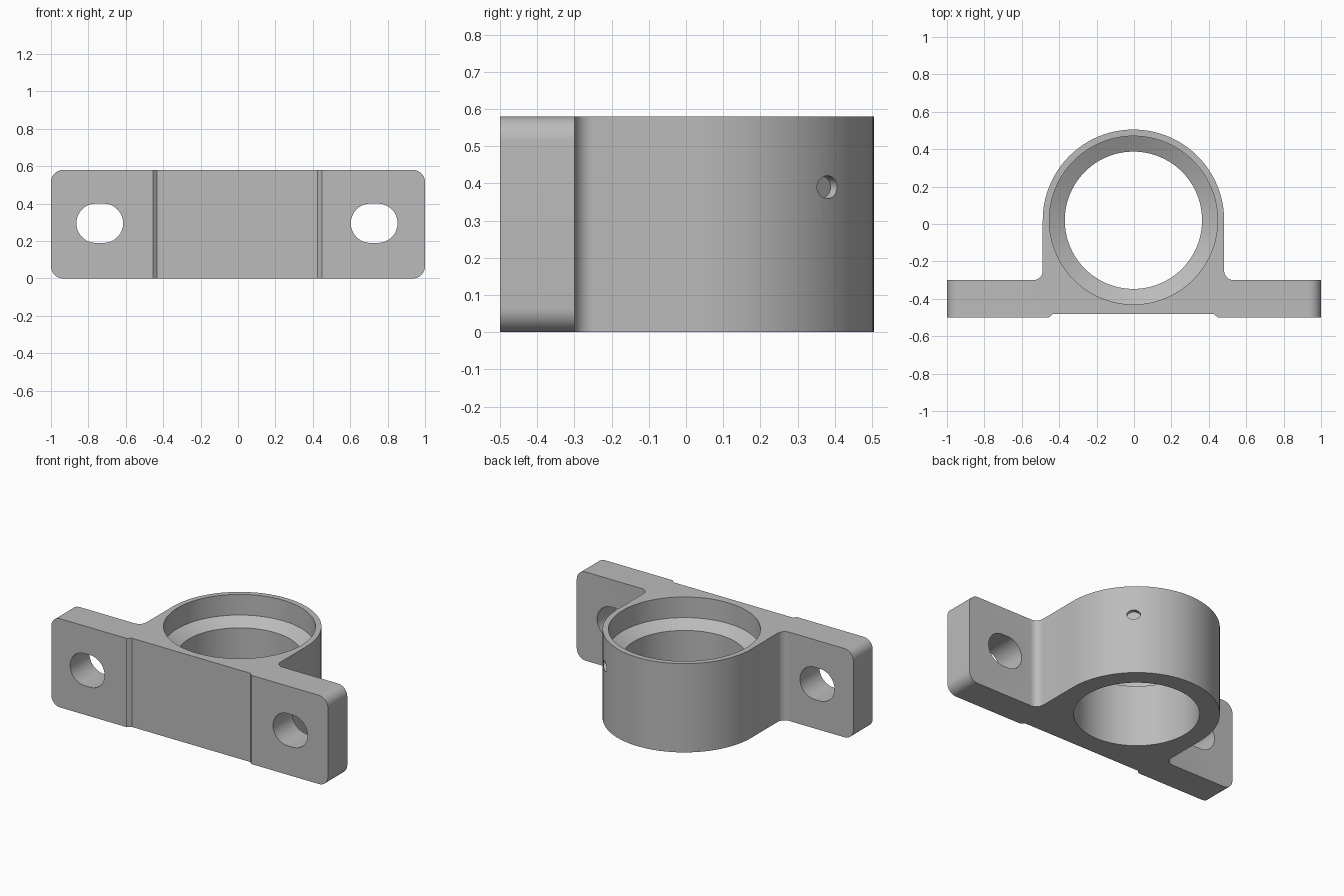
import bpy
import bmesh
from math import sin, cos, pi, radians
from mathutils import Matrix, Vector

cube = bpy.data.objects.get("Cube")
if cube:
    bpy.data.objects.remove(cube, do_unlink=True)

HEIGHT = 0.58
MID_X, MID_Y = -0.003, 0.02      # ring axis
RING_R = 0.485
FILLET = 0.05

steel = bpy.data.materials.new("cast grey")
steel.use_nodes = True
steel.diffuse_color = (0.5, 0.5, 0.5, 1)
steel.node_tree.nodes["Principled BSDF"].inputs["Base Color"].default_value = (0.5, 0.5, 0.5, 1)


def arc(cx, cy, r, start, end, steps):
    """Points on a circular arc, angles in degrees."""
    angles = [radians(start + (end - start) * i / steps) for i in range(steps + 1)]
    return [(cx + r * cos(a), cy + r * sin(a)) for a in angles]


def loft(name, rings, matrix=Matrix()):
    """Closed solid through a stack of (outline, height) rings."""
    bm = bmesh.new()
    stack = [[bm.verts.new((x, y, z)) for x, y in outline] for outline, z in rings]
    for low, high in zip(stack, stack[1:]):
        for i in range(len(low)):
            j = (i + 1) % len(low)
            bm.faces.new((low[i], low[j], high[j], high[i]))
    bm.faces.new(stack[0][::-1])
    bm.faces.new(stack[-1])
    bmesh.ops.transform(bm, matrix=matrix, verts=bm.verts)
    bmesh.ops.recalc_face_normals(bm, faces=bm.faces)
    mesh = bpy.data.meshes.new(name)
    bm.to_mesh(mesh)
    bm.free()
    mesh.materials.append(steel)
    obj = bpy.data.objects.new(name, mesh)
    bpy.context.collection.objects.link(obj)
    return obj


def circle(r, steps=96, cx=0, cy=0):
    return arc(cx, cy, r, 0, 360, steps)[:-1]


def cut(target, cutter):
    cutter.hide_render = True
    bpy.context.view_layer.objects.active = target
    mod = target.modifiers.new("cut", 'BOOLEAN')
    mod.operation = 'DIFFERENCE'
    mod.solver = 'EXACT'
    mod.object = cutter
    bpy.ops.object.modifier_apply(modifier=mod.name)
    bpy.data.objects.remove(cutter, do_unlink=True)


# Body outline: base plate with front relief, fillets and round ring
right_x, left_x = MID_X + RING_R, MID_X - RING_R
outline = [(-1, -0.5), (-0.455, -0.5), (-0.432, -0.48), (0.425, -0.48), (0.448, -0.5),
           (1, -0.5), (1, -0.3)]
outline += arc(right_x + FILLET, -0.3 + FILLET, FILLET, 270, 180, 8)
outline += arc(MID_X, MID_Y, RING_R, 0, 180, 64)
outline += arc(left_x - FILLET, -0.3 + FILLET, FILLET, 0, -90, 8)
outline += [(-1, -0.3)]
body = loft("bearing_housing", [(outline, 0), (outline, HEIGHT)])

# Rounded plate ends
bm = bmesh.new()
bm.from_mesh(body.data)
ends = [e for e in bm.edges
        if all(abs(v.co.x) > 0.99 for v in e.verts)
        and abs(e.verts[0].co.z - e.verts[1].co.z) < 0.01]
bmesh.ops.bevel(bm, geom=ends, offset=0.065, segments=10, profile=0.5, affect='EDGES')
bm.to_mesh(body.data)
bm.free()

# Bore with conical ledge and wider seat above
bore_steps = [(0.367, -0.1), (0.367, 0.4), (0.45, 0.445), (0.45, 0.7)]
cut(body, loft("bore_cutter", [(circle(r, 96, MID_X, MID_Y), z) for r, z in bore_steps]))

# Mounting slots through the plate
slot = arc(0.02, 0, 0.105, -90, 90, 24) + arc(-0.02, 0, 0.105, 90, 270, 24)
for x in (-0.739, 0.728):
    place = Matrix.Translation((x, -0.4, 0.295)) @ Matrix.Rotation(pi / 2, 4, 'X')
    cut(body, loft("slot_cutter", [(slot, -0.2), (slot, 0.2)], place))

# Small blind lubrication hole in the back of the ring
turn = radians(48)
out = Vector((cos(turn), sin(turn), 0))
place = (Matrix.Translation(Vector((MID_X, MID_Y, 0.39)) + out * RING_R)
         @ Matrix.Rotation(turn, 4, 'Z') @ Matrix.Rotation(pi / 2, 4, 'Y')
         @ Matrix.Diagonal((1, 1.3, 1, 1)))
hole = circle(0.031, 32)
cut(body, loft("lubrication_hole_cutter", [(hole, -0.025), (hole, 0.1)], place))

# Smooth curved faces, keep hard edges
bpy.ops.object.select_all(action='DESELECT')
body.select_set(True)
bpy.context.view_layer.objects.active = body
bpy.ops.object.shade_smooth_by_angle(angle=radians(25))
